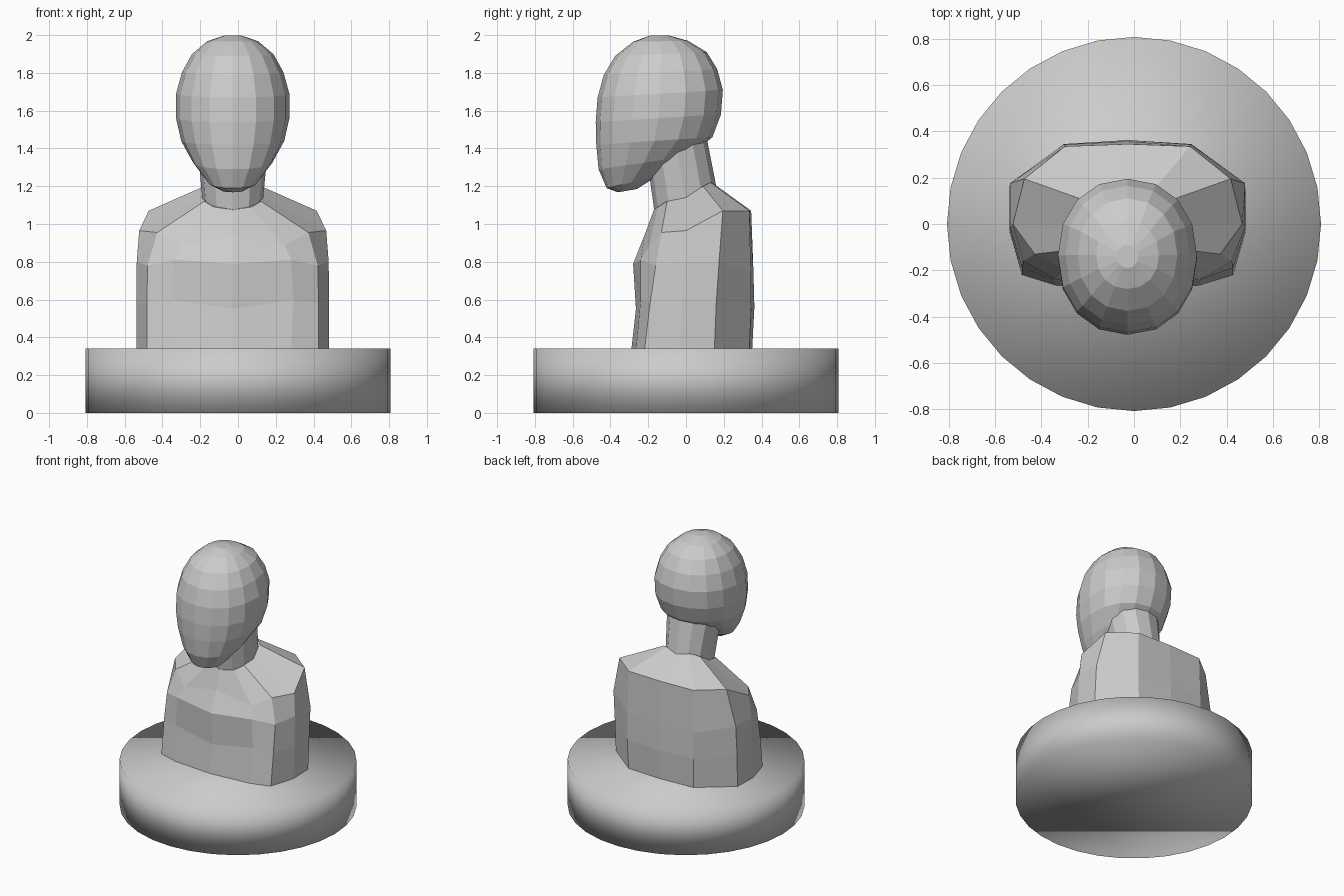
import bpy, bmesh
from math import cos, sin, pi, copysign

if "Cube" in bpy.data.objects:
    bpy.data.objects.remove(bpy.data.objects["Cube"])

CX = -0.028  # the figure sits slightly left of the plinth centre


def loft(name, rings):
    """Skin a stack of equal-length closed rings and cap both ends."""
    bm = bmesh.new()
    rows = [[bm.verts.new(p) for p in r] for r in rings]
    n = len(rows[0])
    for lo, hi in zip(rows, rows[1:]):
        for i in range(n):
            j = (i + 1) % n
            bm.faces.new((lo[i], lo[j], hi[j], hi[i]))
    bm.faces.new(rows[0])
    bm.faces.new(rows[-1])
    bmesh.ops.recalc_face_normals(bm, faces=bm.faces)
    mesh = bpy.data.meshes.new(name)
    bm.to_mesh(mesh)
    bm.free()
    obj = bpy.data.objects.new(name, mesh)
    bpy.context.collection.objects.link(obj)
    return obj


def tilted_ring(yf, zf, yb, zb, half_width, sides, power=0.93):
    """Rounded ring running from a front point to a back point."""
    pts = []
    for i in range(sides):
        a = 2 * pi * i / sides
        c, s = [copysign(abs(v) ** power, v) for v in (cos(a), sin(a))]
        t = (s + 1) / 2
        pts.append((CX + half_width * c, yf + (yb - yf) * t, zf + (zb - zf) * t))
    return pts


def mirrored_ring(half):
    """Complete a half outline (back middle to front middle)."""
    right = [(CX + x, y, z) for x, y, z in half]
    left = [(CX - x, y, z) for x, y, z in half[-2:0:-1]]
    return right + left


# Round plinth
bpy.ops.mesh.primitive_cylinder_add(vertices=32, radius=0.807, depth=0.34, location=(0, 0, 0.17))
plinth = bpy.context.object
plinth.name = "plinth"
bpy.ops.object.shade_smooth()

# Torso: half outlines from waist to collar
torso = [
    [(0, .35, .33), (.27, .335, .33), (.505, .15, .33), (.51, -.03, .33),
     (.455, -.22, .33), (.31, -.265, .33), (0, -.29, .33)],
    [(0, .362, .56), (.275, .345, .56), (.508, .16, .58), (.51, -.02, .58),
     (.455, -.19, .58), (.32, -.24, .60), (0, -.265, .55)],
    [(0, .357, .75), (.275, .343, .75), (.508, .175, .80), (.508, -.01, .80),
     (.45, -.16, .78), (.31, -.24, .81), (0, -.28, .79)],
    [(0, .345, 1.07), (.27, .335, 1.07), (.445, .195, 1.07), (.495, 0, .965),
     (.40, -.13, .955), (.275, -.195, .885), (0, -.22, .94)],
    [(0, .15, 1.21), (.10, .13, 1.22), (.15, .09, 1.20), (.165, 0, 1.14),
     (.15, -.10, 1.12), (.10, -.15, 1.09), (0, -.17, 1.075)],
]
loft("torso", [mirrored_ring(h) for h in torso])

# Neck leaning forward into the head
neck = [(-.165, 1.05, .16, 1.20, .16), (-.20, 1.30, .105, 1.48, .185)]
loft("neck", [tilted_ring(*r, 12) for r in neck])

# Head: front y, front z, back y, back z, half width
head = [
    (-.36, 1.168, -.26, 1.185, .055),
    (-.42, 1.19, -.16, 1.25, .13),
    (-.463, 1.29, .02, 1.36, .21),
    (-.475, 1.42, .14, 1.46, .273),
    (-.478, 1.54, .185, 1.58, .300),
    (-.468, 1.67, .195, 1.71, .300),
    (-.435, 1.79, .165, 1.82, .268),
    (-.375, 1.89, .11, 1.91, .215),
    (-.28, 1.965, .01, 1.97, .135),
    (-.19, 1.998, -.09, 1.998, .045),
]
loft("head", [tilted_ring(*r, 16) for r in head])
